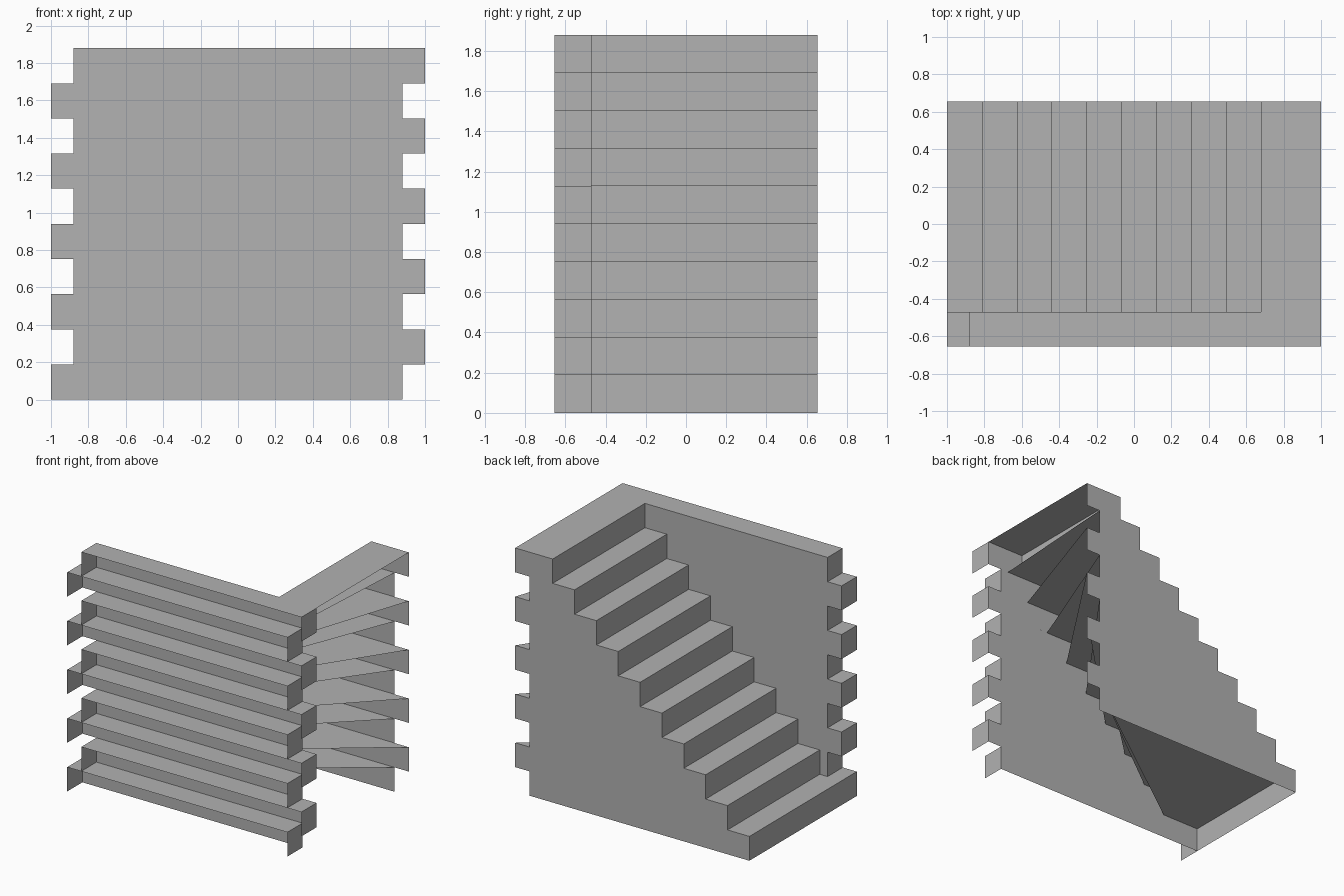
import bpy
import bmesh
from mathutils import Vector

if "Cube" in bpy.data.objects:
    bpy.data.objects.remove(bpy.data.objects["Cube"], do_unlink=True)

STEPS = 10
RISE = 0.188          # height of one layer
RUN = 1.68 / 9        # visible tread depth
TREAD = 0.32          # full tread depth at the wall
TOOTH = 0.12          # stagger of alternate layers
FRONT, WALL, BACK = -0.655, -0.47, 0.655

grey = bpy.data.materials.new("plain_grey")
grey.use_nodes = True
colour = (0.445, 0.445, 0.445, 1)
grey.diffuse_color = colour
grey.node_tree.nodes["Principled BSDF"].inputs["Base Color"].default_value = colour


def add_face(bm, points, facing):
    """Add a polygon turned towards the given direction."""
    face = bm.faces.new([bm.verts.new(p) for p in points])
    face.normal_update()
    if face.normal.dot(Vector(facing)) < 0:
        face.normal_flip()


def add_upright(bm, a, b, low, high, facing):
    """Add a vertical rectangle above the plan line a-b."""
    add_face(bm, [(*a, low), (*b, low), (*b, high), (*a, high)], facing)


def build_layer(i):
    low, high = i * RISE, (i + 1) * RISE
    odd = i % 2
    start = -1 + TOOTH * odd
    end = 1 - TOOTH * (1 - odd)
    nose = -1 + RUN * i
    bm = bmesh.new()

    # ledge along the front wall, and the tread tapering to the back corner
    add_face(bm, [(start, FRONT, high), (end, FRONT, high),
                  (end, WALL, high), (start, WALL, high)], (0, 0, 1))
    add_face(bm, [(nose, WALL, high), (nose + TREAD, WALL, high),
                  (end, BACK, high), (nose, BACK, high)], (0, 0, 1))

    # riser, long wall, back wall and the two ledge ends
    add_upright(bm, (nose, WALL), (nose, BACK), low, high, (-1, 0, 0))
    add_upright(bm, (start, WALL), (end, WALL), low, high, (0, 1, 0))
    add_upright(bm, (nose, BACK), (end, BACK), low, high, (0, 1, 0))
    add_upright(bm, (start, FRONT), (start, WALL), low, high, (-1, 0, 0))
    add_upright(bm, (end, FRONT), (end, WALL), low, high, (1, 0, 0))

    bmesh.ops.remove_doubles(bm, verts=bm.verts, dist=0.0001)
    mesh = bpy.data.meshes.new(f"stair_layer_{i + 1}")
    bm.to_mesh(mesh)
    bm.free()
    mesh.materials.append(grey)
    layer = bpy.data.objects.new(f"stair_layer_{i + 1}", mesh)
    bpy.context.collection.objects.link(layer)


for i in range(STEPS):
    build_layer(i)
